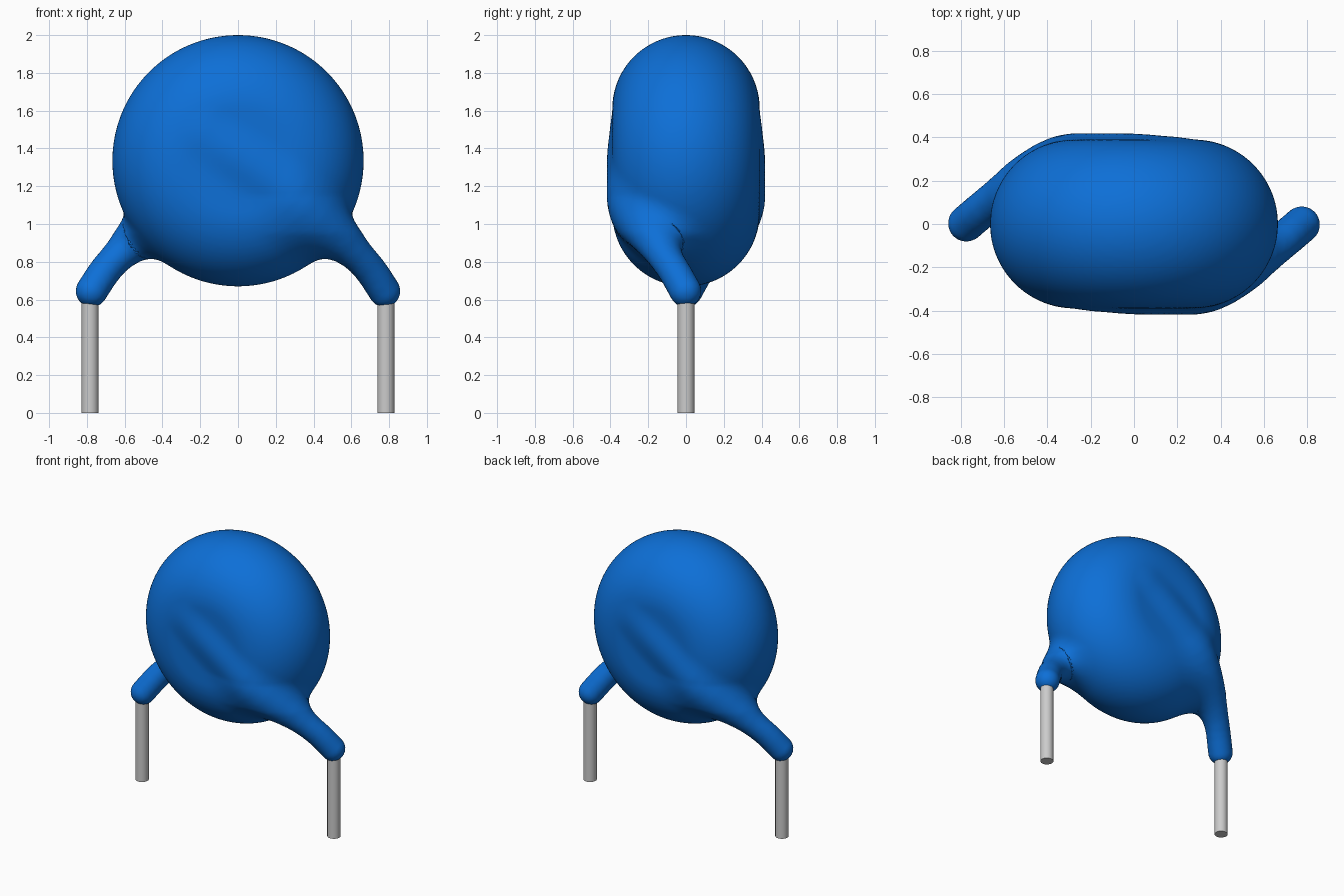
import bpy, bmesh, math
from mathutils import Vector, Matrix

if "Cube" in bpy.data.objects:
    bpy.data.objects.remove(bpy.data.objects["Cube"], do_unlink=True)

CENTRE_Z, FLAT_R, EDGE_R = 1.335, 0.275, 0.39   # rounded disc body
LEG_R = 0.084                                   # coated wire


def material(name, colour, roughness):
    m = bpy.data.materials.new(name)
    m.use_nodes = True
    m.diffuse_color = (*colour, 1)
    bsdf = m.node_tree.nodes["Principled BSDF"]
    bsdf.inputs["Base Color"].default_value = (*colour, 1)
    bsdf.inputs["Roughness"].default_value = roughness
    return m


blue = material("blue coating", (0.004, 0.16, 0.68), 0.5)
grey = material("tinned wire grey", (0.6, 0.6, 0.6), 0.5)


def catmull(points, steps):
    """Smooth path through the given points."""
    p = [Vector(q) for q in points]
    p = [2 * p[0] - p[1]] + p + [2 * p[-1] - p[-2]]
    out = []
    for i in range(1, len(p) - 2):
        a, b, c, d = p[i - 1:i + 3]
        for s in range(steps):
            t = s / steps
            out.append(0.5 * (2 * b + (c - a) * t + (2 * a - 5 * b + 4 * c - d) * t * t
                              + (3 * b - a - 3 * c + d) * t ** 3))
    return out + [p[-2]]


# Wire running down the front face and out to the left foot
path = catmull([(-0.15, -0.27, 1.46), (0.0, -0.30, 1.36), (0.2, -0.303, 1.22),
                (0.34, -0.295, 1.11), (0.55, -0.185, 0.92), (0.69, -0.075, 0.77),
                (0.775, -0.003, 0.645)], 3)
segments = [(a, b - a, (b - a).length_squared) for a, b in zip(path, path[1:])]


def distance(p):
    """Rounded disc blended softly with the wires, alike under a half turn."""
    if 0.4 * p.x - p.y < 0:
        p = Vector((-p.x, -p.y, p.z))
    q = math.hypot(p.x, p.z - CENTRE_Z) - FLAT_R
    body = (math.hypot(q, p.y) if q > 0 else abs(p.y)) - EDGE_R
    best = 1e9
    for a, ab, l2 in segments:
        ap = p - a
        t = min(1, max(0, ap.dot(ab) / l2))
        best = min(best, (ap - ab * t).length_squared)
    wire = math.sqrt(best) - LEG_R
    k = 0.12 + 0.10 * min(1, max(0, (1.15 - p.z) / 0.2))
    h = max(k - abs(body - wire), 0) / k
    return min(body, wire) - h * h * k / 4


# Rough body: a ball spread outwards into a disc, with balls along both wires
bm = bmesh.new()
ball = bmesh.ops.create_uvsphere(bm, u_segments=64, v_segments=32, radius=EDGE_R,
                                 matrix=Matrix.Rotation(math.pi / 2, 4, 'X'))
for v in ball["verts"]:
    radial = Vector((v.co.x, 0, v.co.z))
    if radial.length > 1e-4:
        v.co += radial.normalized() * FLAT_R
    v.co.z += CENTRE_Z
for side in (1, -1):
    for p in path:
        bmesh.ops.create_icosphere(bm, subdivisions=3, radius=LEG_R, matrix=Matrix.Translation(
            (p.x * side, p.y * side, p.z)))
mesh = bpy.data.meshes.new("coated_body")
bm.to_mesh(mesh)
bm.free()
body = bpy.data.objects.new("coated_body", mesh)
bpy.context.collection.objects.link(body)
bpy.ops.object.select_all(action='DESELECT')
body.select_set(True)
bpy.context.view_layer.objects.active = body
remesh = body.modifiers.new("fuse", 'REMESH')
remesh.mode = 'VOXEL'
remesh.voxel_size = 0.02
bpy.ops.object.modifier_apply(modifier=remesh.name)

# Settle the fused skin onto the blended shape
EPS = 1e-4
axes = [Vector((EPS, 0, 0)), Vector((0, EPS, 0)), Vector((0, 0, EPS))]
for v in body.data.vertices:
    p = v.co.copy()
    for _ in range(4):
        d = distance(p)
        if abs(d) < 2e-4:
            break
        g = Vector([(distance(p + e) - d) / EPS for e in axes])
        if g.length_squared < 0.05:
            break
        p -= g * (d / g.length_squared)
    if (p - v.co).length < 0.1:
        v.co = p
body.data.materials.clear()
body.data.materials.append(blue)
for f in body.data.polygons:
    f.use_smooth = True
    f.material_index = 0

# Bare wire leads
for name, x in (("left_lead", 0.783), ("right_lead", -0.783)):
    bpy.ops.mesh.primitive_cylinder_add(vertices=32, radius=0.045, depth=0.62,
                                        location=(x, 0, 0.31))
    lead = bpy.context.object
    lead.name = name
    lead.data.materials.append(grey)
    bpy.ops.object.shade_smooth_by_angle(angle=math.radians(40))
